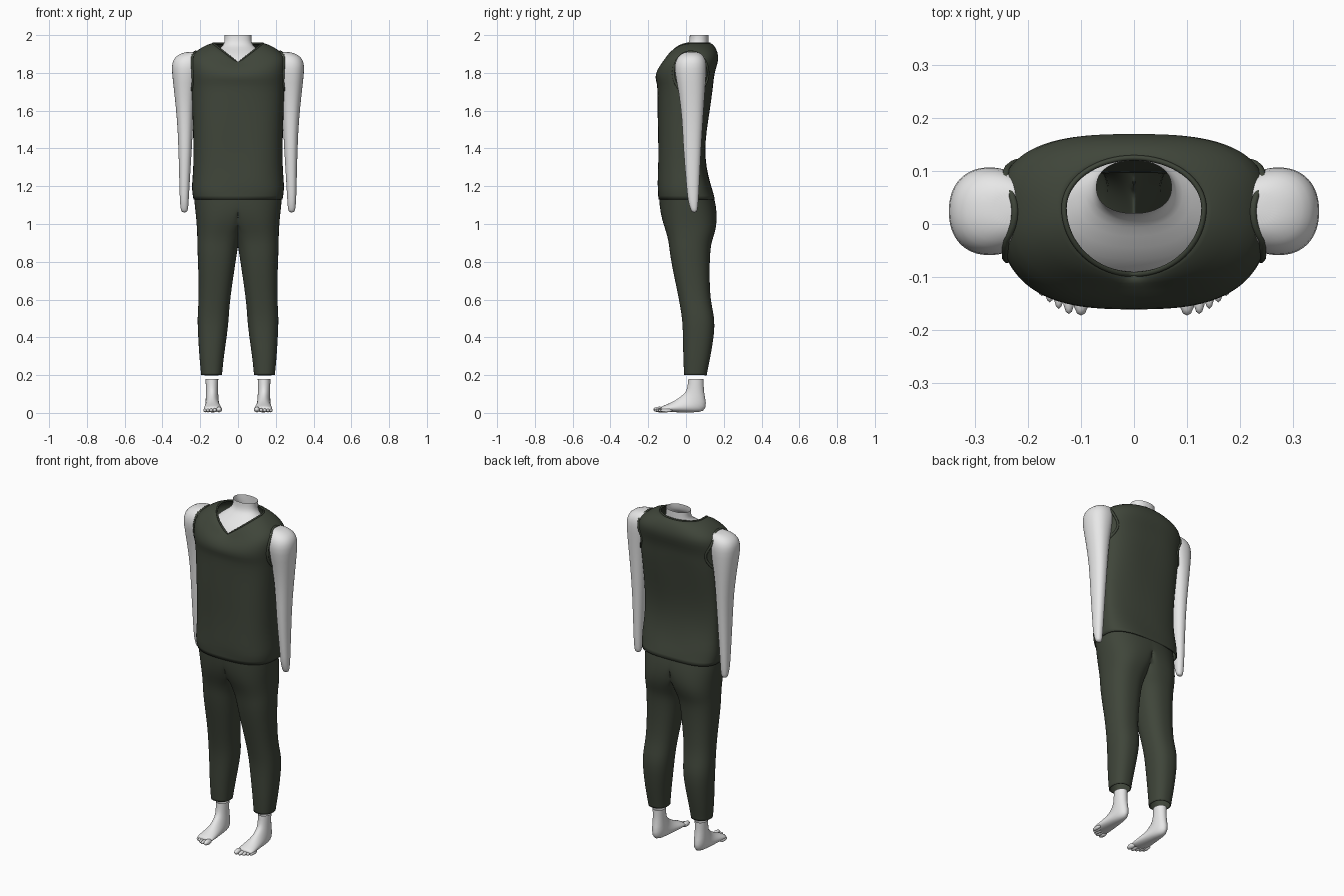
import bpy, bmesh, math
from math import sin, cos, pi
from mathutils import Vector
from mathutils.bvhtree import BVHTree

if "Cube" in bpy.data.objects:
    bpy.data.objects.remove(bpy.data.objects["Cube"])


def material(name, rgb):
    m = bpy.data.materials.new(name)
    m.use_nodes = True
    m.diffuse_color = (*rgb, 1)
    bsdf = m.node_tree.nodes["Principled BSDF"]
    bsdf.inputs["Base Color"].default_value = (*rgb, 1)
    bsdf.inputs["Roughness"].default_value = 0.8
    return m


SKIN = material("pale skin", (0.8, 0.8, 0.8))
CLOTH = material("dark green cloth", (0.05, 0.06, 0.042))


def spow(v, p):
    return math.copysign(abs(v) ** p, v)


def ring(lo, hi, front, back, z, p=0.9, n=32):
    """Flat rounded section between two x limits and two y limits."""
    cx, hx, cy, hy = (lo + hi) / 2, (hi - lo) / 2, (front + back) / 2, (back - front) / 2
    return [Vector((cx + hx * spow(cos(a), p), cy + hy * spow(sin(a), p), z))
            for a in (2 * pi * i / n for i in range(n))]


def loft(rings, cap_start=False, cap_end=False):
    bm = bmesh.new()
    rows = [[bm.verts.new(v) for v in r] for r in rings]
    n = len(rows[0])
    for a, b in zip(rows, rows[1:]):
        for i in range(n):
            j = (i + 1) % n
            bm.faces.new((a[i], a[j], b[j], b[i]))
    if cap_start:
        bm.faces.new(rows[0][::-1])
    if cap_end:
        bm.faces.new(rows[-1])
    bmesh.ops.recalc_face_normals(bm, faces=bm.faces)
    return bm


def finish(bm, name, mat, mirror=False, thickness=0, subdiv=1):
    me = bpy.data.meshes.new(name)
    bm.to_mesh(me)
    bm.free()
    ob = bpy.data.objects.new(name, me)
    bpy.context.collection.objects.link(ob)
    me.materials.append(mat)
    for f in me.polygons:
        f.use_smooth = True
    if mirror:
        ob.modifiers.new("mirror", "MIRROR").use_clip = True
    if subdiv:
        ob.modifiers.new("smooth", "SUBSURF").levels = subdiv
        ob.modifiers["smooth"].render_levels = subdiv
    if thickness:
        s = ob.modifiers.new("cloth", "SOLIDIFY")
        s.thickness, s.offset = thickness, -1
    return ob


# Shirt: half width, front, back, then heights at front, side and back
def shirt_ring(hx, front, back, zf, zs, zb, p=0.72, n=64):
    pts, mid = [], 0.03
    for i in range(n):
        a = 2 * pi * i / n
        c, s = cos(a), sin(a)
        depth, z_end = (mid - front, zf) if s < 0 else (back - mid, zb)
        z = zs + (z_end - zs) * (1 - abs(c))
        x, y = hx * spow(c, p), mid + depth * spow(s, p)
        if z < 1.72:  # soft creases in the cloth
            y += 0.002 * sin(55 * z + 14 * x)
        pts.append(Vector((x, y, z)))
    return pts


shirt_rows = [
    (.236, -.145, .153, 1.13), (.243, -.15, .142, 1.17), (.244, -.15, .13, 1.21),
    (.236, -.148, .105, 1.3), (.236, -.148, .098, 1.4), (.238, -.15, .108, 1.5),
    (.242, -.15, .125, 1.6), (.247, -.15, .14, 1.7), (.25, -.153, .145, 1.745)]
rings = [shirt_ring(hx, f, b, z, z, z) for hx, f, b, z in shirt_rows]
rings += [
    shirt_ring(.253, -.165, .15, 1.775, 1.79, 1.8),
    shirt_ring(.257, -.155, .168, 1.81, 1.845, 1.85),
    shirt_ring(.25, -.135, .173, 1.835, 1.89, 1.89),
    shirt_ring(.21, -.118, .16, 1.85, 1.925, 1.93, .8),
    shirt_ring(.16, -.107, .14, 1.86, 1.952, 1.955, .9),
    shirt_ring(.132, -.095, .125, 1.852, 1.957, 1.957, 1)]
shirt_bm = loft(rings)
shirt_tree = BVHTree.FromBMesh(shirt_bm)
finish(shirt_bm, "shirt", CLOTH, thickness=0.006)


def trim(name, points, radius):
    cu = bpy.data.curves.new(name, "CURVE")
    cu.dimensions = "3D"
    cu.bevel_depth, cu.bevel_resolution = radius, 2
    sp = cu.splines.new("POLY")
    sp.points.add(len(points) - 1)
    for q, v in zip(sp.points, points):
        q.co = (*v, 1)
    sp.use_cyclic_u = True
    cu.materials.append(CLOTH)
    ob = bpy.data.objects.new(name, cu)
    bpy.context.collection.objects.link(ob)


# Rolled edges at the neckline and armholes
trim("neckline_trim", rings[-1], 0.005)
for side, label in ((1, "left"), (-1, "right")):
    loop = []
    for i in range(40):
        a = 2 * pi * i / 40
        start = Vector((side * 0.6, 0.025 + 0.092 * cos(a), 1.8 + 0.112 * sin(a)))
        hit = shirt_tree.ray_cast(start, Vector((-side, 0, 0)))[0]
        if hit:
            loop.append(hit)
    trim(label + "_armhole_trim", loop, 0.007)

# Trousers: one leg and half the seat, mirrored
leg_rows = [
    (.09, .19, -.005, .105, .2), (.088, .192, -.006, .108, .22), (.08, .2, -.01, .125, .3),
    (.062, .207, -.011, .145, .42), (.054, .21, -.015, .147, .5), (.05, .205, -.027, .13, .57),
    (.04, .202, -.042, .12, .65), (.018, .207, -.074, .12, .8), (.007, .21, -.083, .125, .87),
    (-.006, .21, -.088, .132, .91), (-.03, .212, -.1, .15, .96), (-.09, .215, -.122, .16, 1.02),
    (-.2, .225, -.137, .155, 1.1), (-.23, .23, -.138, .135, 1.17)]
leg = loft([ring(*r, p=.85, n=40) for r in leg_rows])
for v in leg.verts:
    v.co.x = max(v.co.x, 0)
inner = [f for f in leg.faces if all(v.co.x < 1e-5 for v in f.verts)]
bmesh.ops.delete(leg, geom=inner, context="FACES")
finish(leg, "trousers", CLOTH, mirror=True, thickness=0.005)

# Open neck flaring into the upper chest
neck_rows = [
    (.072, .02, .12, 2.0), (.07, .018, .12, 1.97), (.078, .008, .12, 1.945),
    (.105, -.02, .12, 1.925), (.15, -.07, .122, 1.89), (.19, -.105, .125, 1.84),
    (.2, -.12, .125, 1.79)]
finish(loft([ring(-w, w, f, b, z) for w, f, b, z in neck_rows]), "neck_and_chest", SKIN)

# Arms, ending in a narrow wrist
arm_rows = [
    (.268, .3, .03, .058, 1.06), (.264, .304, .022, .062, 1.085), (.261, .308, .01, .066, 1.12),
    (.257, .31, .003, .07, 1.2), (.244, .315, -.015, .08, 1.4), (.237, .322, -.02, .09, 1.55),
    (.226, .338, -.038, .1, 1.7), (.2, .35, -.06, .107, 1.8), (.19, .351, -.06, .108, 1.85),
    (.19, .335, -.045, .098, 1.885), (.19, .3, -.02, .078, 1.904), (.2, .265, 0, .06, 1.912)]
finish(loft([ring(*r) for r in arm_rows], True, True), "arms", SKIN, mirror=True)

# Feet: centre x, half width, then upper and lower points (y, z) of each section
foot_rows = [
    (.138, .034, (.012, .18), (.094, .18)), (.138, .032, (.008, .13), (.093, .11)),
    (.137, .034, (-.006, .105), (.11, .05)), (.136, .036, (-.03, .085), (.1, .004)),
    (.135, .04, (-.058, .066), (.035, .002)), (.134, .047, (-.09, .05), (-.06, .003)),
    (.134, .048, (-.12, .038), (-.118, .005)), (.134, .042, (-.135, .03), (-.134, .01))]
foot_rings = []
for cx, hx, top, low in foot_rows:
    t, b = Vector((cx, *top)), Vector((cx, *low))
    foot_rings.append([(t + b) / 2 + (t - b) / 2 * sin(a) + Vector((hx * cos(a), 0, 0))
                       for a in (2 * pi * i / 24 for i in range(24))])
finish(loft(foot_rings, cap_end=True), "feet", SKIN, mirror=True)

# Toes, from the big toe outward
toes = bmesh.new()
for x, tip, r in ((.1, -.173, .015), (.123, -.17, .011), (.142, -.16, .01),
                  (.159, -.148, .01), (.174, -.136, .01)):
    made = bmesh.ops.create_uvsphere(toes, u_segments=12, v_segments=8, radius=1)["verts"]
    for v in made:
        v.co = Vector((x + v.co.x * r, tip + .032 + v.co.y * .032, r + .003 + v.co.z * r))
finish(toes, "toes", SKIN, mirror=True, subdiv=0)
